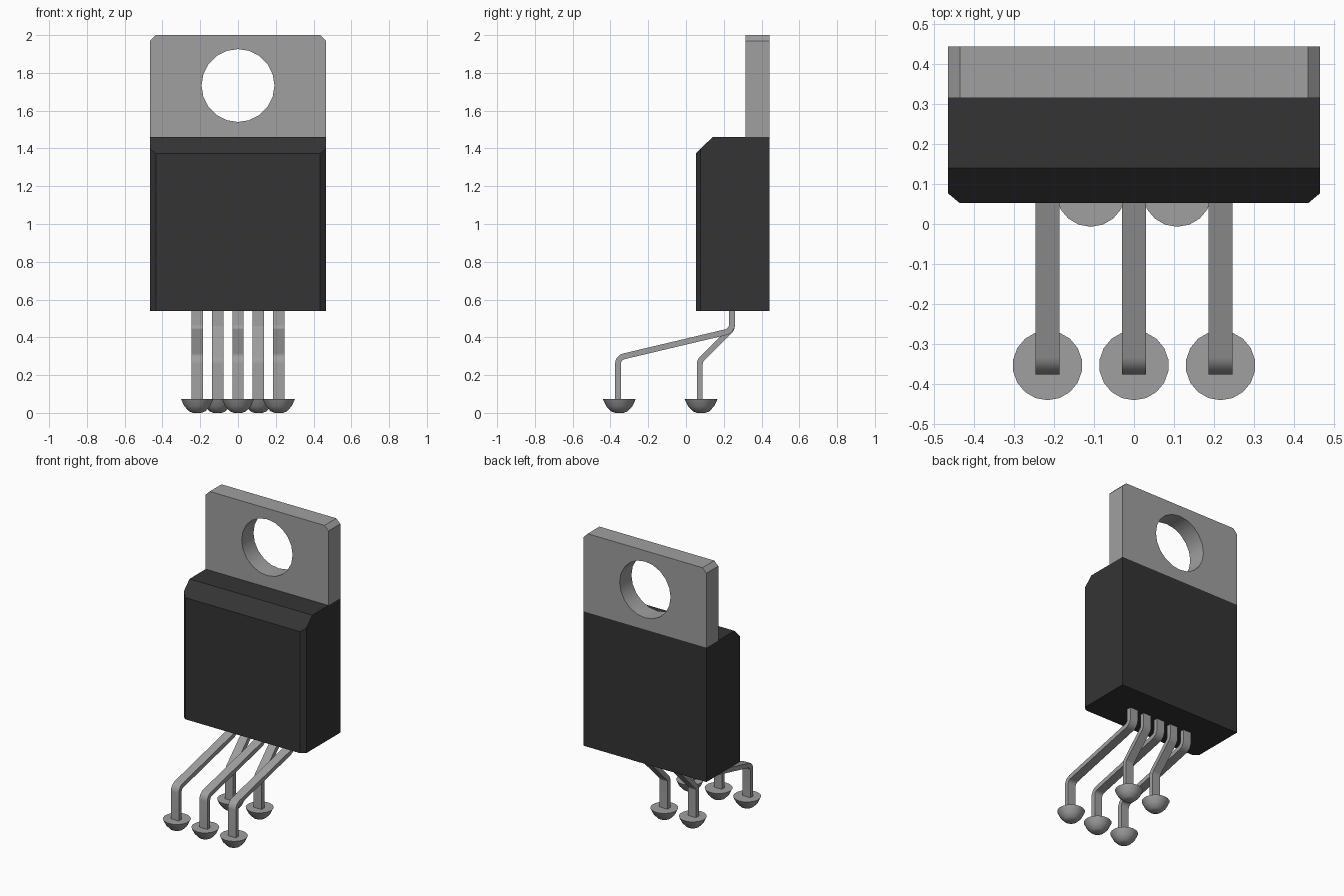
import bpy, bmesh, math
from mathutils import Vector

if "Cube" in bpy.data.objects:
    bpy.data.objects.remove(bpy.data.objects["Cube"], do_unlink=True)


def material(name, value):
    m = bpy.data.materials.new(name)
    m.use_nodes = True
    col = (value, value, value, 1)
    m.diffuse_color = col
    m.node_tree.nodes["Principled BSDF"].inputs["Base Color"].default_value = col
    return m


METAL = material("grey metal", 0.35)
PLASTIC = material("black plastic", 0.034)


def finish(name, bm, mat, smooth=None):
    bmesh.ops.recalc_face_normals(bm, faces=bm.faces)
    me = bpy.data.meshes.new(name)
    bm.to_mesh(me)
    bm.free()
    me.materials.append(mat)
    ob = bpy.data.objects.new(name, me)
    bpy.context.collection.objects.link(ob)
    if smooth:
        shade(ob, smooth)
    return ob


def shade(ob, angle):
    bpy.ops.object.select_all(action='DESELECT')
    ob.select_set(True)
    bpy.context.view_layer.objects.active = ob
    bpy.ops.object.shade_smooth_by_angle(angle=math.radians(angle))


def extrude_x(profile, x0, x1):
    """Closed (y, z) outline extruded along x."""
    bm = bmesh.new()
    face = bm.faces.new([bm.verts.new((x0, y, z)) for y, z in profile])
    ext = bmesh.ops.extrude_face_region(bm, geom=[face])
    verts = [g for g in ext["geom"] if isinstance(g, bmesh.types.BMVert)]
    bmesh.ops.translate(bm, verts=verts, vec=(x1 - x0, 0, 0))
    return bm


# Package body: side profile with sloped top edge, front corners sliced off
body = extrude_x([(0.443, 0.54), (0.052, 0.54), (0.052, 1.373),
                  (0.14, 1.46), (0.443, 1.46)], -0.465, 0.465)
for s in (-1, 1):
    cut = bmesh.ops.bisect_plane(body, geom=body.verts[:] + body.edges[:] + body.faces[:],
                                 plane_co=(s * 0.465, 0.077, 0),
                                 plane_no=(s * 0.025, -0.03, 0), clear_outer=True)
    edges = [e for e in cut["geom_cut"] if isinstance(e, bmesh.types.BMEdge)]
    bmesh.ops.holes_fill(body, edges=edges)
finish("package_body", body, PLASTIC)

# Mounting tab: chamfered plate with a round hole
cu = bpy.data.curves.new("mounting_tab", 'CURVE')
cu.dimensions, cu.fill_mode, cu.extrude = '2D', 'BOTH', 0.064
outline = [(-0.465, 1.46), (0.465, 1.46), (0.465, 1.97),
           (0.435, 2.0), (-0.435, 2.0), (-0.465, 1.97)]
hole = [(0.193 * math.cos(i * math.tau / 20), 1.733 + 0.193 * math.sin(i * math.tau / 20))
        for i in range(20)]
for pts in (outline, hole):
    sp = cu.splines.new('POLY')
    sp.points.add(len(pts) - 1)
    for p, (x, z) in zip(sp.points, pts):
        p.co = (x, z, 0, 1)
    sp.use_cyclic_u = True
cu.materials.append(METAL)
tab = bpy.data.objects.new("mounting_tab", cu)
tab.location.y = 0.379
tab.rotation_euler.x = math.pi / 2
bpy.context.collection.objects.link(tab)
bpy.ops.object.select_all(action='DESELECT')
tab.select_set(True)
bpy.context.view_layer.objects.active = tab
bpy.ops.object.convert(target='MESH')
shade(bpy.context.view_layer.objects.active, 30)


def fillet(path, radius, steps=4):
    """Round the inner corners of a (y, z) path with arcs."""
    pts = [Vector(p) for p in path]
    out = [pts[0]]
    for a, b, c in zip(pts, pts[1:], pts[2:]):
        u, v = (a - b).normalized(), (c - b).normalized()
        half = u.angle(v) / 2
        centre = b + (u + v).normalized() * radius / math.sin(half)
        p, q = b + u * radius / math.tan(half), b + v * radius / math.tan(half)
        for i in range(steps + 1):
            out.append(centre + (p.lerp(q, i / steps) - centre).normalized() * radius)
    return out + [pts[-1]]


def lead(name, path, x):
    """Flat bent strip following a path."""
    pts = fillet(path, 0.04)
    left, right = [], []
    for i, p in enumerate(pts):
        d0 = (p - pts[i - 1]).normalized() if i else (pts[1] - p).normalized()
        d1 = (pts[i + 1] - p).normalized() if i < len(pts) - 1 else d0
        d = (d0 + d1).normalized()
        n = Vector((-d.y, d.x)) * 0.0155 / d.dot(d0)
        left.append(p + n)
        right.append(p - n)
    finish(name, extrude_x(left + right[::-1], x - 0.03, x + 0.03), METAL, 30)


def solder(name, x, y):
    """Rounded bowl with a flat top."""
    rings = [(0.087, 0.073), (0.069, 0.035), (0.043, 0.008), (0.022, 0.0)]
    n = 18
    bm = bmesh.new()
    loops = [[bm.verts.new((x + r * math.cos((i + .5) * math.tau / n),
                            y + r * math.sin((i + .5) * math.tau / n), z)) for i in range(n)]
             for r, z in rings]
    for a, b in zip(loops, loops[1:]):
        for i in range(n):
            bm.faces.new((a[i], a[(i + 1) % n], b[(i + 1) % n], b[i]))
    bm.faces.new(loops[0])
    bm.faces.new(loops[-1])
    finish(name, bm, METAL, 40)


# Five leads, alternately reaching far forward and slightly forward
FRONT = [(0.243, 0.56), (0.243, 0.435), (-0.36, 0.292), (-0.36, 0.05)]
REAR = [(0.243, 0.56), (0.243, 0.445), (0.073, 0.275), (0.073, 0.05)]
for i in range(5):
    x = (i - 2) * 0.108
    path, row = (REAR, "rear") if i % 2 else (FRONT, "front")
    lead(f"{row}_lead_{i + 1}", path, x)
    solder(f"{row}_solder_{i + 1}", x, path[-1][0] + 0.007)
